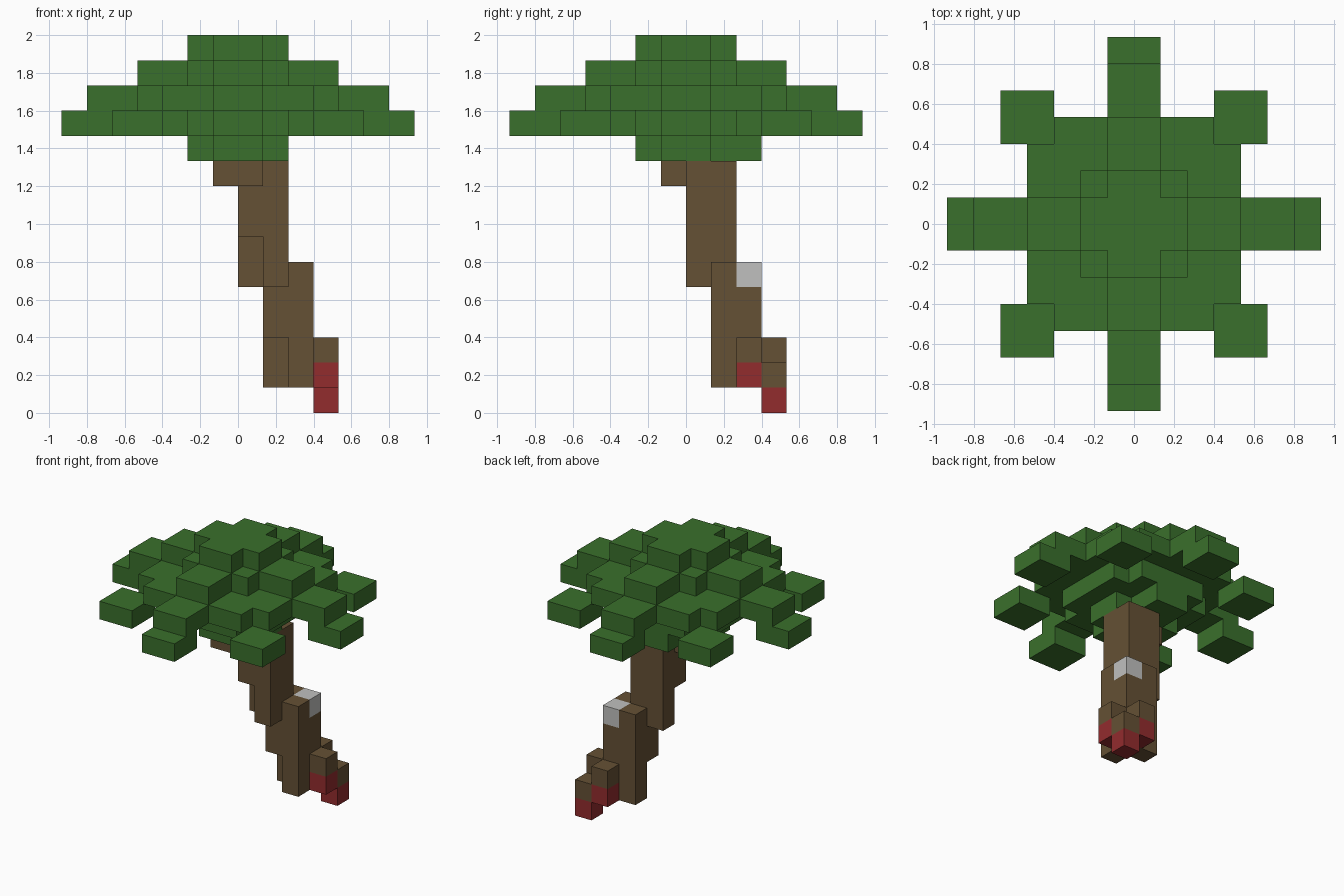
import bpy, bmesh
from mathutils import Vector

U = 2 / 15  # edge of one block

old = bpy.data.objects.get("Cube")
if old:
    bpy.data.objects.remove(old, do_unlink=True)


def material(name, rgb):
    m = bpy.data.materials.new(name)
    m.use_nodes = True
    m.diffuse_color = (*rgb, 1)
    m.node_tree.nodes["Principled BSDF"].inputs["Base Color"].default_value = (*rgb, 1)
    return m


def box(x0, x1, y0, y1, z0, z1):
    return {(x, y, z) for x in range(x0, x1) for y in range(y0, y1) for z in range(z0, z1)}


def square(r, z):
    return box(-r, r, -r, r, z, z + 1)


def notched(r, z):
    """Square layer with its four corner blocks missing."""
    return {c for c in square(r, z) if not (c[0] in (-r, r - 1) and c[1] in (-r, r - 1))}


def arms(inner, outer, z):
    """Four two-wide arms pointing along the axes."""
    return (box(inner, outer, -1, 1, z, z + 1) | box(-outer, -inner, -1, 1, z, z + 1)
            | box(-1, 1, inner, outer, z, z + 1) | box(-1, 1, -outer, -inner, z, z + 1))


def both(*b):
    """A box and its copy mirrored across the x = y diagonal."""
    cells = box(*b)
    return cells | {(y, x, z) for x, y, z in cells}


# Canopy layers, top to bottom
leaves = notched(2, 14)
leaves |= square(2, 13) | arms(2, 4, 13)
leaves |= notched(4, 12) | arms(4, 6, 12)
leaves |= notched(3, 11) | arms(5, 7, 11)
for sx in (-5, 3):
    for sy in (-5, 3):
        leaves |= box(sx, sx + 2, sy, sy + 2, 11, 12)
leaves |= notched(2, 10) | box(-1, 1, 2, 3, 10, 11)

# Leaning trunk
trunk = box(-1, 1, -1, 1, 9, 10)
trunk |= box(0, 1, 0, 1, 7, 10) | both(0, 1, 1, 2, 5, 10) | box(1, 2, 1, 2, 3, 10)
trunk |= both(1, 2, 2, 3, 1, 6) | box(2, 3, 2, 3, 1, 5)
trunk |= both(3, 4, 2, 3, 2, 3) | box(3, 4, 3, 4, 1, 2)

# Coloured blocks on the trunk
red_feet = both(3, 4, 2, 3, 1, 2) | box(3, 4, 3, 4, 0, 1)
white_mark = box(2, 3, 2, 3, 5, 6)

everything = leaves | trunk | red_feet | white_mark


def build(name, cells, mat):
    """Mesh the exposed block faces of one part."""
    bm = bmesh.new()
    verts = {}

    def vert(p):
        key = tuple(p)
        if key not in verts:
            verts[key] = bm.verts.new(Vector(p) * U)
        return verts[key]

    for c in sorted(cells):
        for axis in range(3):
            for side in (0, 1):
                n = list(c)
                n[axis] += 2 * side - 1
                if tuple(n) in everything:
                    continue
                a, b = (axis + 1) % 3, (axis + 2) % 3
                loop = []
                for da, db in ((0, 0), (1, 0), (1, 1), (0, 1)):
                    p = list(c)
                    p[axis] += side
                    p[a] += da
                    p[b] += db
                    loop.append(vert(p))
                bm.faces.new(loop if side else loop[::-1])
    me = bpy.data.meshes.new(name)
    bm.to_mesh(me)
    bm.free()
    me.materials.append(mat)
    bpy.context.collection.objects.link(bpy.data.objects.new(name, me))


build("canopy", leaves, material("leaf green", (0.042, 0.16, 0.025)))
build("trunk", trunk, material("bark brown", (0.13, 0.082, 0.035)))
build("red_feet", red_feet, material("dark red", (0.29, 0.025, 0.027)))
build("white_mark", white_mark, material("pale grey", (0.53, 0.53, 0.52)))
